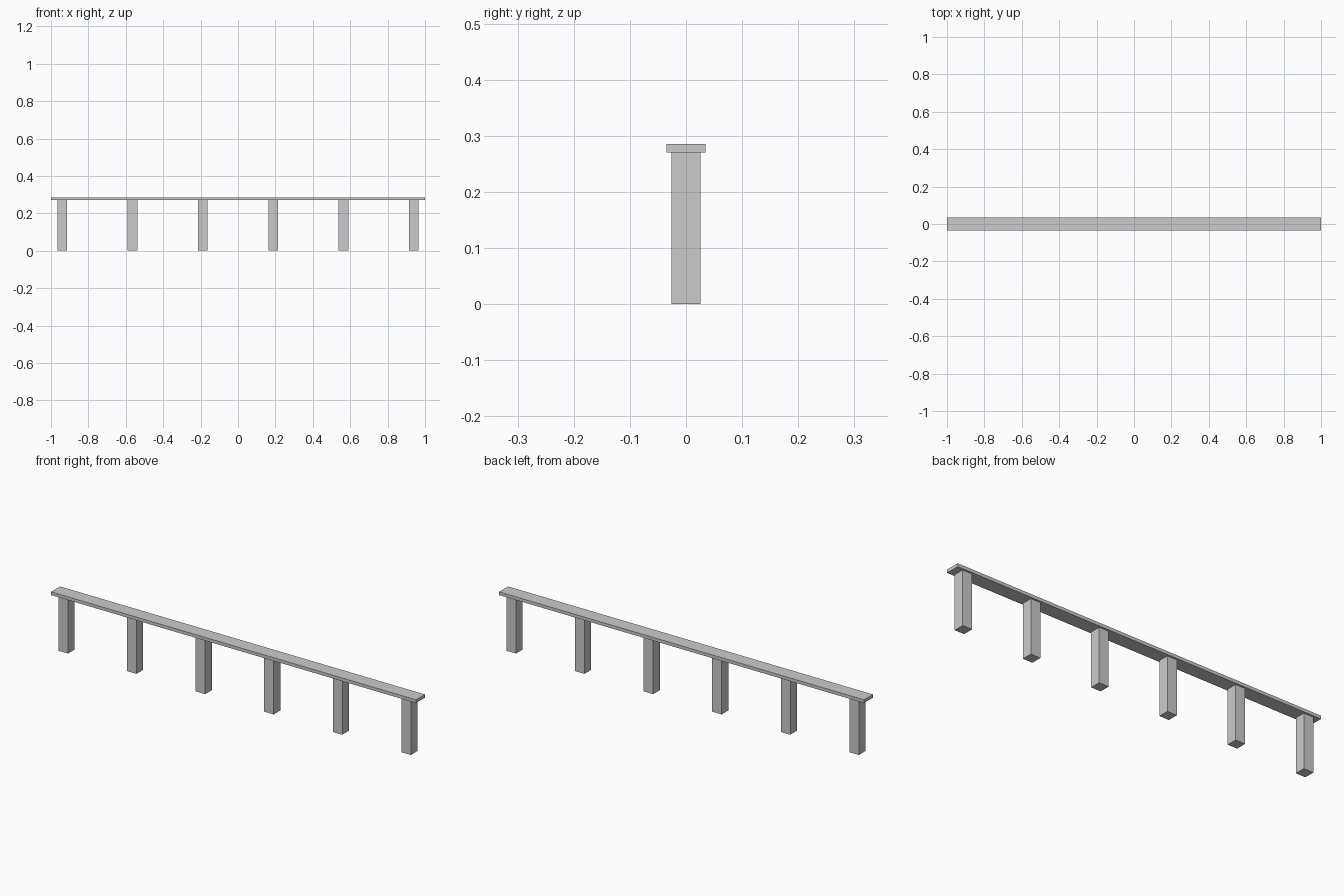
import bpy

if "Cube" in bpy.data.objects:
    bpy.data.objects.remove(bpy.data.objects["Cube"])

POST_W = 0.052
POST_H = 0.27
RAIL_W = 0.07
TOP = 0.286
SPACING = 0.3757
COUNT = 6


def box(name, center, size):
    bpy.ops.mesh.primitive_cube_add(size=1, location=center)
    obj = bpy.context.object
    obj.name = name
    obj.scale = size
    bpy.ops.object.transform_apply(location=False, rotation=False, scale=True)
    return obj


# Long flat top rail
box("top_rail", (0, 0, (POST_H + TOP) / 2), (2, RAIL_W, TOP - POST_H))

# Evenly spaced square posts
for i in range(COUNT):
    x = (i - (COUNT - 1) / 2) * SPACING
    box(f"post_{i + 1}", (x, 0, POST_H / 2), (POST_W, POST_W, POST_H))
